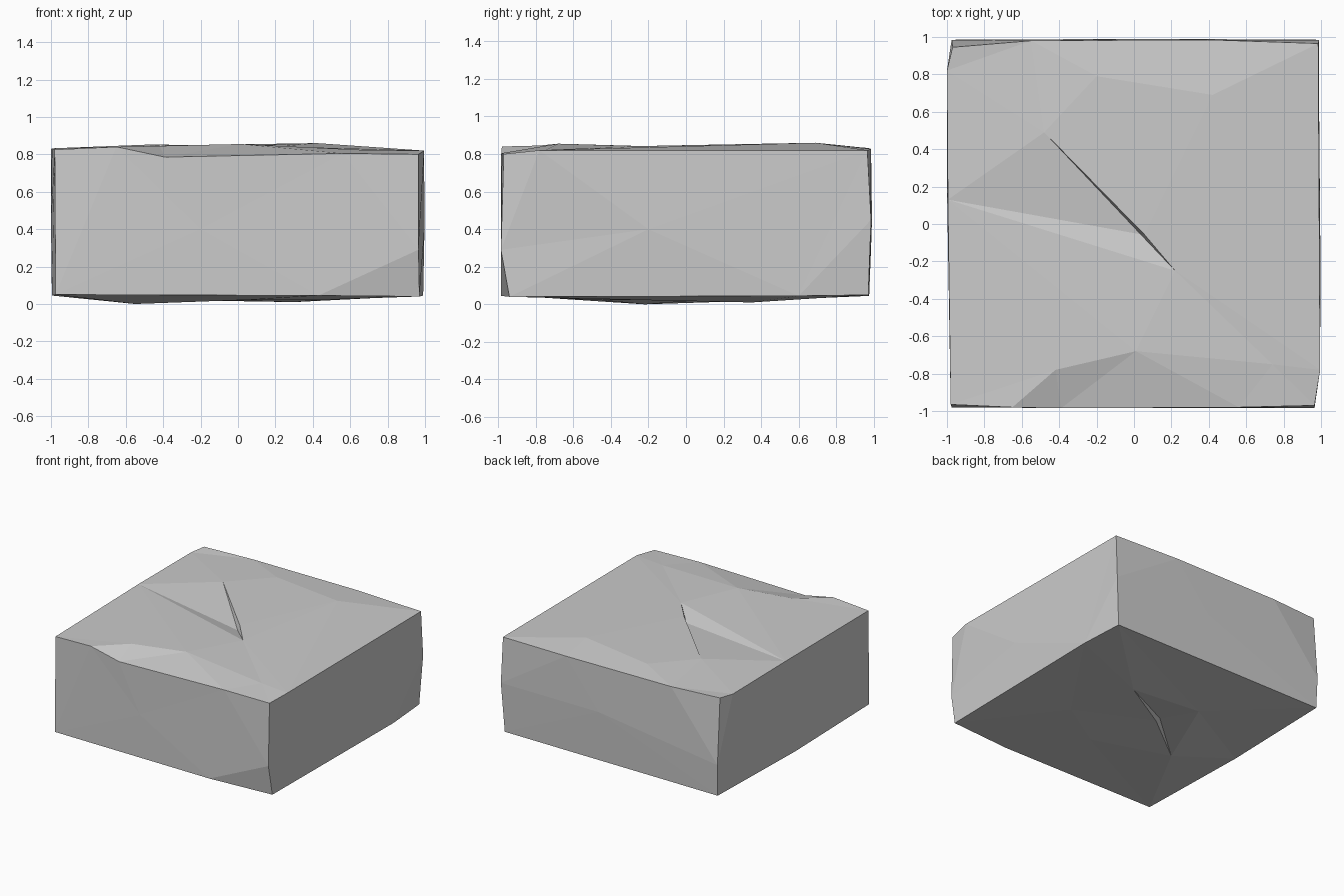
import bpy, bmesh
from mathutils import Vector
from mathutils.geometry import delaunay_2d_cdt

if "Cube" in bpy.data.objects:
    bpy.data.objects.remove(bpy.data.objects["Cube"])

# Rim of the top, then rim of the underside, counter-clockwise from front left
RIM_TOP = {
    'tfl': (-.98, -.965, .825), 'tf1': (-.65, -.98, .84), 'tf2': (-.39, -.985, .785),
    'tf3': (.56, -.98, .805), 'tfr': (.965, -.97, .80), 'tr1': (.995, -.78, .82),
    'tbr': (.985, .965, .82), 'tb1': (.4, .985, .827), 'tb2': (-.55, .98, .83),
    'tbl': (-.97, .945, .835), 'tl1': (-1, .82, .828), 'tl2': (-.995, .13, .832)}
RIM_LOW = {
    'bfl': (-.975, -.98, .05), 'bf1': (.43, -.985, .045), 'bfr': (.97, -.94, .04),
    'br1': (.99, .6, .045), 'bbr': (.965, .97, .05), 'bbl': (-.97, .975, .045),
    'bl1': (-.995, 0, .045)}
# Kinks on the upright corners and gentle bulges on the walls
WALL = {
    'mfr': (.965, -.985, .29), 'mbr': (.99, .985, .45), 'mbl': (-.975, .985, .3),
    'cf': (-.2, -.985, .4), 'cr': (.997, -.2, .4), 'cb': (.1, .99, .45), 'cl': (-1, .2, .45)}
# Bumps on the top with a narrow crack running across it
TOP = {
    'p1': (-.42, -.78, .845), 'p2': (.01, -.68, .855), 'p3': (.42, .69, .86),
    'p4': (-.2, .79, .85), 'p5': (.74, -.75, .82),
    'ca': (-.48, .49, .852), 'cz': (.22, -.25, .842),
    'cm': (.055, -.055, .846), 'cd': (.035, -.055, .80)}
# Bumps and cracks underneath
LOW = {
    'q1': (-.55, -.22, 0), 'q2': (.3, .35, .01), 'q3': (.05, -.45, .022),
    'q4': (-.3, .4, .02), 'q5': (.45, -.2, .022),
    'qa': (-.15, .08, .022), 'qb': (-.17, .1, .045)}

points = {**RIM_TOP, **RIM_LOW, **WALL, **TOP, **LOW}
bm = bmesh.new()
verts = {name: bm.verts.new(co) for name, co in points.items()}


def panel(rim, inner, axes, ridges=()):
    """Fill a rim with flat triangles that pass through the inner points."""
    names = list(rim) + list(inner)
    n = len(rim)
    flat = [Vector((points[k][axes[0]], points[k][axes[1]])) for k in names]
    edges = [(i, (i + 1) % n) for i in range(n)]
    edges += [(names.index(a), names.index(b)) for a, b in ridges]
    result = delaunay_2d_cdt(flat, edges, [], 1, 1e-5)
    source = result[3]
    for tri in result[2]:
        keys = [names[source[i][0]] for i in tri if source[i]]
        if len(set(keys)) >= 3:
            bm.faces.new([verts[k] for k in keys])


# Top and underside
panel(RIM_TOP, TOP, (0, 1), [
    ('ca', 'cm'), ('cm', 'cz'), ('ca', 'cd'), ('cd', 'cz'), ('p2', 'tl2'),
    ('cz', 'tl2'), ('cz', 'p3'), ('p3', 'tbr'), ('cz', 'p2'), ('p1', 'p2'),
    ('p2', 'tf3'), ('p1', 'tf1')])
panel(RIM_LOW, LOW, (0, 1), [('q1', 'qa'), ('qa', 'q2'), ('q1', 'qb'), ('qb', 'q2')])

# Four walls
panel(['bfl', 'bf1', 'bfr', 'mfr', 'tfr', 'tf3', 'tf2', 'tf1', 'tfl'], ['cf'],
      (0, 2), [('bf1', 'mfr')])
panel(['bfr', 'br1', 'bbr', 'mbr', 'tbr', 'tr1', 'tfr', 'mfr'], ['cr'],
      (1, 2), [('br1', 'mbr')])
panel(['bbr', 'bbl', 'mbl', 'tbl', 'tb2', 'tb1', 'tbr', 'mbr'], ['cb'], (0, 2))
panel(['bbl', 'bl1', 'bfl', 'tfl', 'tl2', 'tl1', 'tbl', 'mbl'], ['cl'], (1, 2))

bmesh.ops.recalc_face_normals(bm, faces=bm.faces[:])

mesh = bpy.data.meshes.new('stone_block')
bm.to_mesh(mesh)
bm.free()
stone = bpy.data.materials.new('grey_stone')
stone.diffuse_color = (.6, .6, .6, 1)
stone.use_nodes = True
stone.node_tree.nodes["Principled BSDF"].inputs["Base Color"].default_value = stone.diffuse_color
mesh.materials.append(stone)
block = bpy.data.objects.new('stone_block', mesh)
bpy.context.collection.objects.link(block)
